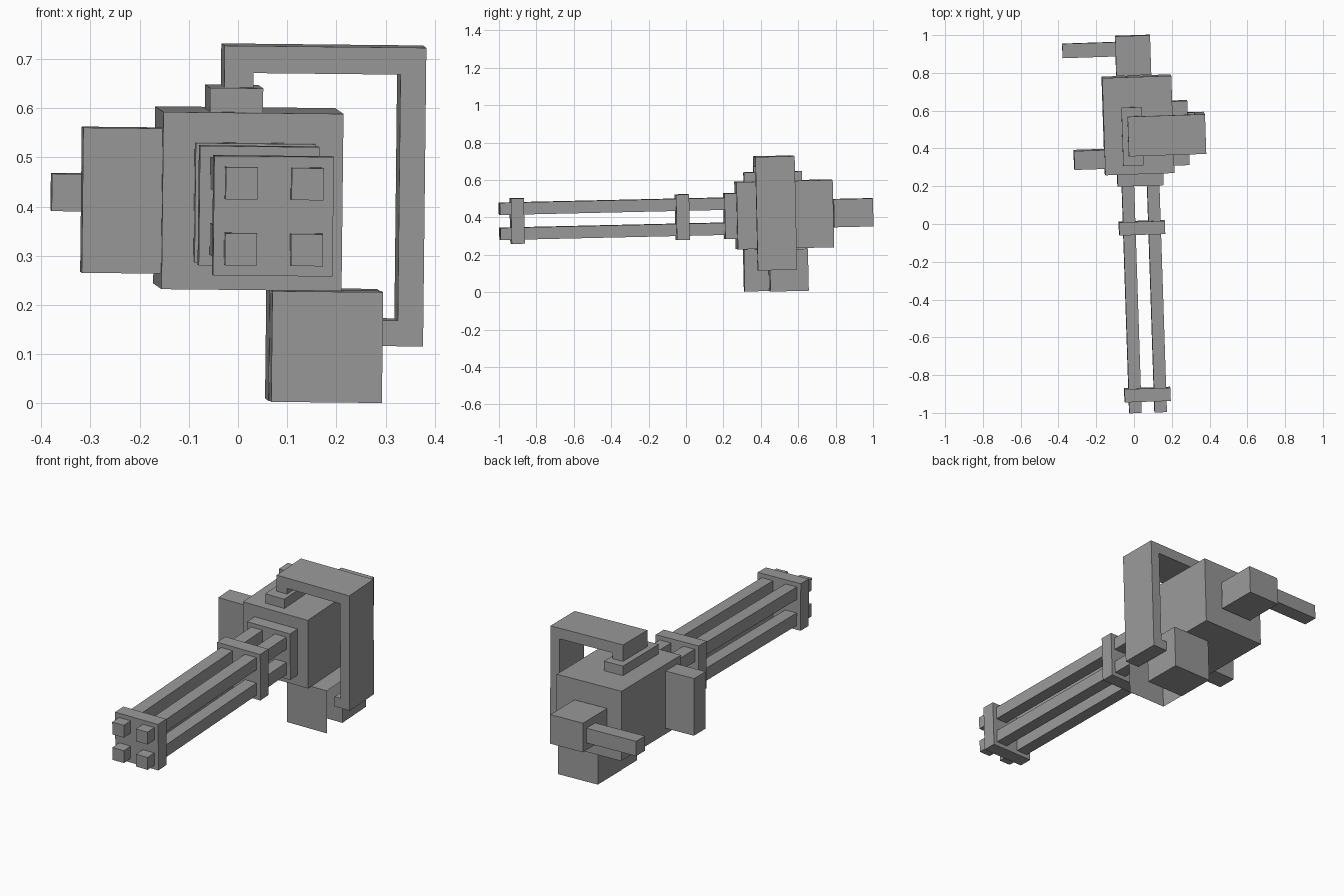
import bpy, bmesh
from math import radians
from mathutils import Euler, Matrix, Vector

cube = bpy.data.objects.get("Cube")
if cube:
    bpy.data.objects.remove(cube, do_unlink=True)

grey = bpy.data.materials.new("plain grey")
grey.use_nodes = True
GREY = (0.32, 0.32, 0.32, 1)
grey.diffuse_color = GREY
grey.node_tree.nodes["Principled BSDF"].inputs["Base Color"].default_value = GREY

# The whole model leans by a small tilt
TILT = Euler((radians(1.3), radians(0.6), radians(1.9))).to_matrix()


def finish(name, bm, centre):
    mesh = bpy.data.meshes.new(name)
    bm.to_mesh(mesh)
    bm.free()
    mesh.materials.append(grey)
    obj = bpy.data.objects.new(name, mesh)
    obj.matrix_world = Matrix.Translation(centre) @ TILT.to_4x4()
    bpy.context.collection.objects.link(obj)
    return obj


def box(name, centre, size, open_sides=()):
    bm = bmesh.new()
    bmesh.ops.create_cube(bm, size=1)
    bm.normal_update()
    gone = [f for f in bm.faces
            if any(f.normal.dot(Vector(s)) > 0.9 for s in open_sides)]
    bmesh.ops.delete(bm, geom=gone, context='FACES')
    bmesh.ops.scale(bm, vec=size, verts=bm.verts)
    return finish(name, bm, Vector(centre))


# Body and the blocks attached to it
box("body", (0.021, 0.525, 0.416), (0.366, 0.515, 0.36))
box("side_block", (-0.235, 0.342, 0.413), (0.165, 0.1, 0.295))
box("rear_block", (-0.005, 0.893, 0.425), (0.185, 0.21, 0.15))
box("rear_rod", (-0.237, 0.921, 0.428), (0.285, 0.076, 0.076))
box("handle_pad", (-0.008, 0.463, 0.617), (0.108, 0.31, 0.054))

# Lower box: closed at the rear, open below and on one side at the front
box("lower_box_rear", (0.172, 0.548, 0.119), (0.225, 0.205, 0.225))
box("lower_box_front", (0.179, 0.378, 0.116), (0.225, 0.135, 0.225),
    open_sides=[(1, 0, 0), (0, 0, -1), (0, 1, 0)])

# Barrel cluster: four square barrels held by three square plates
axis = TILT @ Vector((0, 1, 0))
muzzle = Vector((0.074, -0.997, 0.379))
for name, y, depth in (("front_plate", -0.903, 0.07),
                       ("middle_plate", -0.019, 0.07),
                       ("collar_plate", 0.238, 0.066)):
    box(name, muzzle + axis * (y - muzzle.y), (0.243, depth, 0.243))
for side, sx in (("right", -1), ("left", 1)):
    for level, sz in (("lower", -1), ("upper", 1)):
        offset = TILT @ Vector((sx * 0.067, 0, sz * 0.067))
        box(f"{level}_{side}_barrel", muzzle + axis * 0.62 + offset,
            (0.065, 1.24, 0.065))

# Carrying handle: a hooked profile given depth
PROFILE = [(-0.205, -0.07), (-0.205, 0.305), (0.205, 0.305), (0.205, -0.302),
           (0.12, -0.302), (0.12, -0.25), (0.153, -0.25), (0.153, 0.25),
           (-0.146, 0.25), (-0.146, 0.215), (-0.205, 0.215)]
PROFILE[0] = PROFILE.pop()
bm = bmesh.new()
face = bm.faces.new([bm.verts.new((x, -0.105, z)) for x, z in PROFILE])
side = bmesh.ops.extrude_face_region(bm, geom=[face])["geom"]
bmesh.ops.translate(bm, vec=(0, 0.21, 0),
                    verts=[v for v in side if isinstance(v, bmesh.types.BMVert)])
bmesh.ops.recalc_face_normals(bm, faces=bm.faces)
finish("carrying_handle", bm, Vector((0.171, 0.476, 0.422)))
